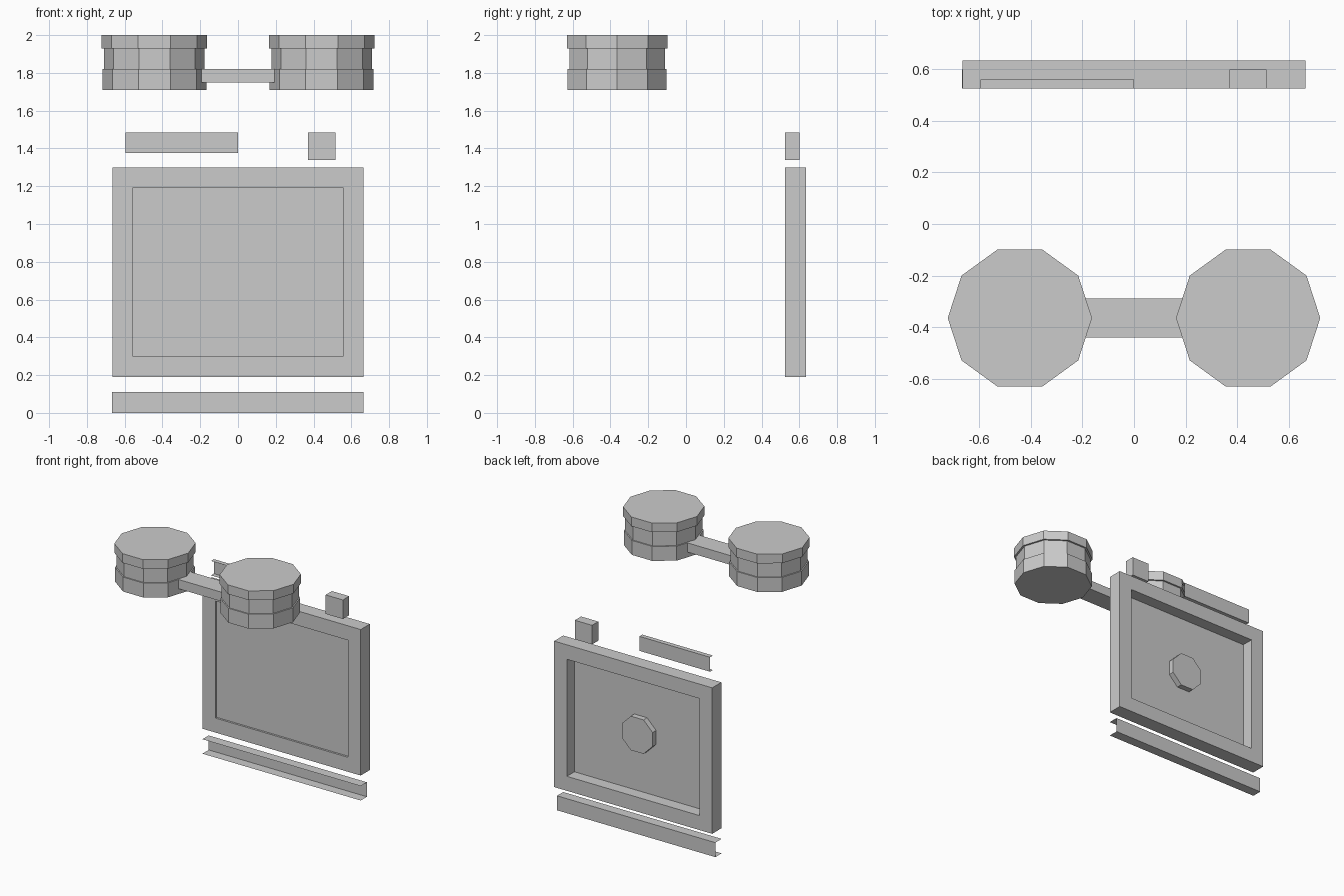
import bpy, bmesh, math
from mathutils import Matrix

if "Cube" in bpy.data.objects:
    bpy.data.objects.remove(bpy.data.objects["Cube"])

grey = bpy.data.materials.new("plain grey")
grey.diffuse_color = (0.6, 0.6, 0.6, 1)
grey.use_nodes = True
grey.node_tree.nodes["Principled BSDF"].inputs["Base Color"].default_value = grey.diffuse_color


def finish(name, bm, solid=True):
    if solid:
        bmesh.ops.recalc_face_normals(bm, faces=bm.faces)
    me = bpy.data.meshes.new(name)
    bm.to_mesh(me)
    bm.free()
    me.materials.append(grey)
    ob = bpy.data.objects.new(name, me)
    bpy.context.collection.objects.link(ob)
    return ob


def box(name, x0, x1, y0, y1, z0, z1):
    bm = bmesh.new()
    m = Matrix.Translation(((x0 + x1) / 2, (y0 + y1) / 2, (z0 + z1) / 2))
    m = m @ Matrix.Diagonal((x1 - x0, y1 - y0, z1 - z0, 1))
    bmesh.ops.create_cube(bm, size=1, matrix=m)
    return finish(name, bm)


def prism(name, sides, r, depth, matrix):
    bm = bmesh.new()
    bmesh.ops.create_cone(bm, cap_ends=True, segments=sides, radius1=r,
                          radius2=r, depth=depth, matrix=matrix)
    return finish(name, bm)


def channel(name, x0, x1, y0, y1, z0, z1):
    # thin C-shaped strip, open towards the front and at both ends
    bm = bmesh.new()
    profile = [(y0, z0), (y1, z0), (y1, z1), (y0, z1)]
    rows = [[bm.verts.new((x, y, z)) for y, z in profile] for x in (x0, x1)]
    for i in range(3):
        bm.faces.new((rows[0][i], rows[0][i + 1], rows[1][i + 1], rows[1][i]))
    bmesh.ops.reverse_faces(bm, faces=bm.faces)
    return finish(name, bm, solid=False)


# pair of ten-sided drums, each a base, a narrower band and a lid
for side, sx in (("left", -1), ("right", 1)):
    for part, r, z0, z1 in (("base", 0.275, 1.71, 1.82),
                            ("band", 0.266, 1.82, 1.93),
                            ("lid", 0.28, 1.93, 2.0)):
        turn = Matrix.Rotation(math.pi / 2, 4, 'Z')  # corner towards +-x
        prism(f"{side}_drum_{part}", 10, r, z1 - z0,
              Matrix.Translation((sx * 0.443, -0.365, (z0 + z1) / 2)) @ turn)

# bar joining the drums
box("drum_bridge", -0.2, 0.2, -0.44, -0.29, 1.75, 1.82)

# square frame with a through opening
bm = bmesh.new()
loops = []
for x, z0, z1 in ((0.665, 0.19, 1.30), (0.558, 0.30, 1.19)):
    for y in (0.525, 0.635):
        loops.append([bm.verts.new((px, y, pz)) for px, pz in
                      ((-x, z0), (x, z0), (x, z1), (-x, z1))])
for a, b in ((0, 1), (1, 3), (3, 2), (2, 0)):
    for i in range(4):
        j = (i + 1) % 4
        bm.faces.new((loops[a][i], loops[a][j], loops[b][j], loops[b][i]))
finish("frame", bm)

# thin panel set just behind the front of the frame
box("panel", -0.558, 0.558, 0.54, 0.544, 0.30, 1.19)

# eight-sided knob on the back of the panel
prism("back_knob", 8, 0.14, 0.043,
      Matrix.Translation((0, 0.5655, 0.745)) @ Matrix.Rotation(math.pi / 2, 4, 'X')
      @ Matrix.Rotation(math.pi / 8, 4, 'Z'))

# block and strips above and below the frame
box("top_block", 0.37, 0.515, 0.525, 0.60, 1.34, 1.485)
channel("top_strip", -0.595, 0.0, 0.525, 0.56, 1.375, 1.485)
channel("bottom_strip", -0.667, 0.665, 0.525, 0.60, 0.0, 0.11)
